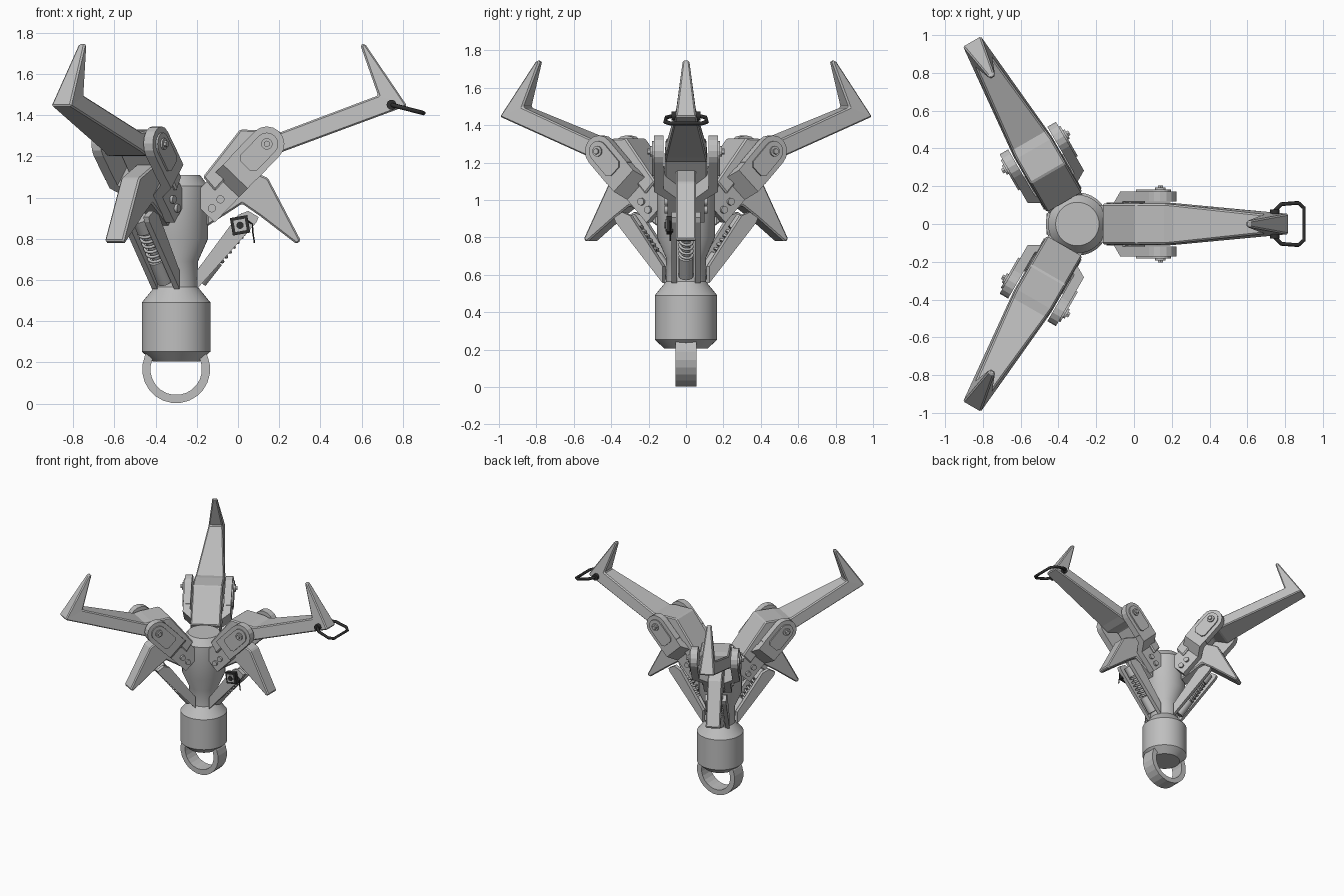
import bpy, bmesh, math
from mathutils import Vector, Matrix

if "Cube" in bpy.data.objects:
    bpy.data.objects.remove(bpy.data.objects["Cube"])

AX = -0.30  # x of the central axis


def material(name, c):
    m = bpy.data.materials.new(name)
    m.diffuse_color = (c, c, c, 1)
    m.use_nodes = True
    m.node_tree.nodes["Principled BSDF"].inputs["Base Color"].default_value = m.diffuse_color
    return m


STEEL = material("steel grey", 0.52)
BLACK = material("black", 0.03)


def finish(bm, name, mat, angle=0, smooth=False, bevel=0):
    """Turn a bmesh into an object, spun about the central axis."""
    bmesh.ops.recalc_face_normals(bm, faces=bm.faces)
    me = bpy.data.meshes.new(name)
    bm.to_mesh(me)
    bm.free()
    ob = bpy.data.objects.new(name, me)
    bpy.context.collection.objects.link(ob)
    me.materials.append(mat)
    ob.matrix_world = (Matrix.Translation((AX, 0, 0)) @ Matrix.Rotation(math.radians(angle), 4, 'Z')
                       @ Matrix.Translation((-AX, 0, 0)))
    if bevel:
        b = ob.modifiers.new("bevel", 'BEVEL')
        b.width, b.segments, b.limit_method = bevel, 1, 'ANGLE'
    if smooth:
        bpy.context.view_layer.objects.active = ob
        bpy.ops.object.select_all(action='DESELECT')
        ob.select_set(True)
        bpy.ops.object.shade_smooth_by_angle(angle=math.radians(32))
    return ob


def loft(bm, rings, closed=False):
    vs = [[bm.verts.new(p) for p in r] for r in rings]
    n = len(vs[0])
    pairs = list(zip(vs, vs[1:])) + ([(vs[-1], vs[0])] if closed else [])
    for a, b in pairs:
        for i in range(n):
            bm.faces.new((a[i], a[(i + 1) % n], b[(i + 1) % n], b[i]))
    if not closed:
        bm.faces.new(vs[0])
        bm.faces.new(vs[-1])


def plate(bm, pts, y0, y1):
    """Side profile (x, z) given thickness along y."""
    loft(bm, [[(x, y, z) for x, z in pts] for y in (y0, y1)])


def rod(bm, a, b, r, n=16):
    a, b = Vector(a), Vector(b)
    rot = (b - a).to_track_quat('Z', 'Y').to_matrix().to_4x4()
    bmesh.ops.create_cone(bm, cap_ends=True, segments=n, radius1=r, radius2=r, depth=(b - a).length,
                          matrix=Matrix.Translation((a + b) / 2) @ rot)


def wire(name, pts, r, mat, angle=0, cyclic=False):
    cu = bpy.data.curves.new(name, 'CURVE')
    cu.dimensions, cu.bevel_depth, cu.bevel_resolution = '3D', r, 1
    cu.use_fill_caps = True
    s = cu.splines.new('POLY')
    s.points.add(len(pts) - 1)
    for p, q in zip(s.points, pts):
        p.co = (*q, 1)
    s.use_cyclic_u = cyclic
    tmp = bpy.data.objects.new(name, cu)
    bpy.context.collection.objects.link(tmp)
    me = bpy.data.meshes.new_from_object(tmp.evaluated_get(bpy.context.evaluated_depsgraph_get()))
    bpy.data.objects.remove(tmp)
    bm = bmesh.new()
    bm.from_mesh(me)
    return finish(bm, name, mat, angle)


# central body, lathed
bm = bmesh.new()
prof = [(.115, .205), (.167, .253), (.167, .49), (.106, .565), (.106, .69), (.155, .80), (.155, 1.057), (.115, 1.11)]
N = 40
loft(bm, [[(AX + r * math.cos(2 * math.pi * i / N), r * math.sin(2 * math.pi * i / N), z) for i in range(N)]
          for r, z in prof])
finish(bm, "body", STEEL, smooth=True)

# rope ring under the body
bm = bmesh.new()
loft(bm, [[(AX + r * math.cos(t), y, .167 + r * math.sin(t))
           for r, y in ((.165, -.055), (.165, .055), (.125, .055), (.125, -.055))]
          for t in [2 * math.pi * (i + .5) / 24 for i in range(24)]], closed=True)
finish(bm, "rope_ring", STEEL)

# link frame: u runs along the link, v across it
A = math.radians(46)
PIV = (0.14, 1.26)


def link(u, v, y):
    return (PIV[0] + u * math.cos(A) - v * math.sin(A), y, PIV[1] + u * math.sin(A) + v * math.cos(A))


def capsule(u0, u1, r, chamfer):
    """Rounded upper end, chamfered lower end."""
    pts = [(u1 + r * math.cos(t), r * math.sin(t)) for t in [math.pi * (i / 8 - .5) for i in range(9)]]
    return pts + [(u0 + chamfer, r), (u0, r - chamfer), (u0, chamfer - r), (u0 + chamfer, -r)]


for k, ang in enumerate((0, 120, 240)):
    # main claw: top point, bottom point, half width at each station
    bm = bmesh.new()
    stations = [((-.17, 1.10), (-.11, 1.03), .115), ((.01, 1.33), (.07, 1.235), .115),
                ((.16, 1.325), (.17, 1.20), .115), ((.21, 1.318), (.23, 1.227), .11),
                ((.68, 1.495), (.82, 1.445), .055), ((.593, 1.742), (.616, 1.746), .018)]
    loft(bm, [[(t[0], -w * .93, t[1]), (t[0], w * .93, t[1]), (b[0], w, b[1]), (b[0], -w, b[1])]
              for t, b, w in stations])
    finish(bm, f"main_claw_{k}", STEEL, ang, bevel=.008)

    # jogged fork links with raised covers and bolts, both sides
    bm, bolts = bmesh.new(), bmesh.new()
    for s in (-1, 1):
        jog = [(-.45, .05), (-.45, .10), (-.28, .10), (-.22, .172), (0, .172), (0, .12), (-.20, .12), (-.27, .05)]
        loft(bm, [[link(u, v, s * y) for u, y in jog] for v in (-.083, .083)])
        head = capsule(-.18, 0, .085, .02)
        loft(bm, [[link(u, v, s * y) for u, v in head] for y in (.12, .172)])
        cover = capsule(-.15, 0, .055, .02)
        loft(bm, [[link(u, v, s * y) for u, v in cover] for y in (.17, .182)])
        rod(bolts, link(0, 0, s * .17), link(0, 0, s * .192), .028, 12)
        rod(bolts, link(0, 0, s * .19), link(0, 0, s * .205), .016, 6)
        for u in (-.35, -.41):
            rod(bolts, link(u, -.025, s * .09), link(u, -.025, s * .115), .02, 12)
    finish(bm, f"fork_links_{k}", STEEL, ang)
    finish(bolts, f"bolts_{k}", STEEL, ang)

    # small secondary claw
    bm = bmesh.new()
    plate(bm, [(-.15, .86), (-.15, 1.0), (-.04, 1.175), (.145, 1.095), (.305, .79), (.283, .775), (.107, .91),
               (.02, .97)], -.053, .053)
    finish(bm, f"small_claw_{k}", STEEL, ang, bevel=.008)

    # lower guide rails
    bm = bmesh.new()
    for s in (-1, 1):
        plate(bm, [(-.20, .555), (-.20, .645), (.0, .915), (.05, .935), (.10, .905), (.09, .88)], s * .047, s * .077)
    finish(bm, f"guide_rails_{k}", STEEL, ang)

    # piston and spring between the rails
    p0, p1 = Vector((-.19, 0, .595)), Vector((.05, 0, .90))
    d = (p1 - p0).normalized()
    n = d.cross(Vector((0, 1, 0)))
    bm = bmesh.new()
    rod(bm, p0, p0 + d * .13, .04)
    rod(bm, p0, p1, .02)
    rod(bm, p0 + d * .31, p1, .04)
    finish(bm, f"piston_{k}", STEEL, ang, smooth=True)
    coil = [p0 + d * (.13 + .18 * i / 72) + .034 * (n * math.cos(i * math.pi / 6) + Vector((0, 1, 0)) * math.sin(i * math.pi / 6))
            for i in range(73)]
    wire(f"spring_{k}", coil, .008, STEEL, ang)

# black catch on the front arm's rail
bm = bmesh.new()
c, rot = Vector((.01, 0, .865)), math.radians(10)


def square(h, y):
    return [(c.x + h * 1.414 * math.cos(rot + math.pi * (i / 2 + .25)), y,
             c.z + h * 1.414 * math.sin(rot + math.pi * (i / 2 + .25))) for i in range(4)]


loft(bm, [square(.043, -.07), square(.043, -.105)])
rod(bm, (c.x, -.10, c.z), (c.x, -.116, c.z), .018, 12)
finish(bm, "catch", BLACK)
bm = bmesh.new()
loft(bm, [square(.028, -.104), square(.028, -.109)])
finish(bm, "catch_plate", STEEL)
wire("catch_trigger", [(.03, -.085, .90), (.07, -.085, .87), (.072, -.085, .83), (.08, -.085, .78)], .004, BLACK)

# black pull handle through the front claw
half = [(.745, .07), (.78, .105), (.87, .112), (.90, .085)]
loop = half + [(x, -y) for x, y in reversed(half)]
wire("pull_handle", [(x, y, 1.45 - (x - .745) * .26) for x, y in loop], .011, BLACK, cyclic=True)
bm = bmesh.new()
rod(bm, (.745, -.078, 1.45), (.745, .078, 1.45), .024)
finish(bm, "handle_pin", BLACK)
